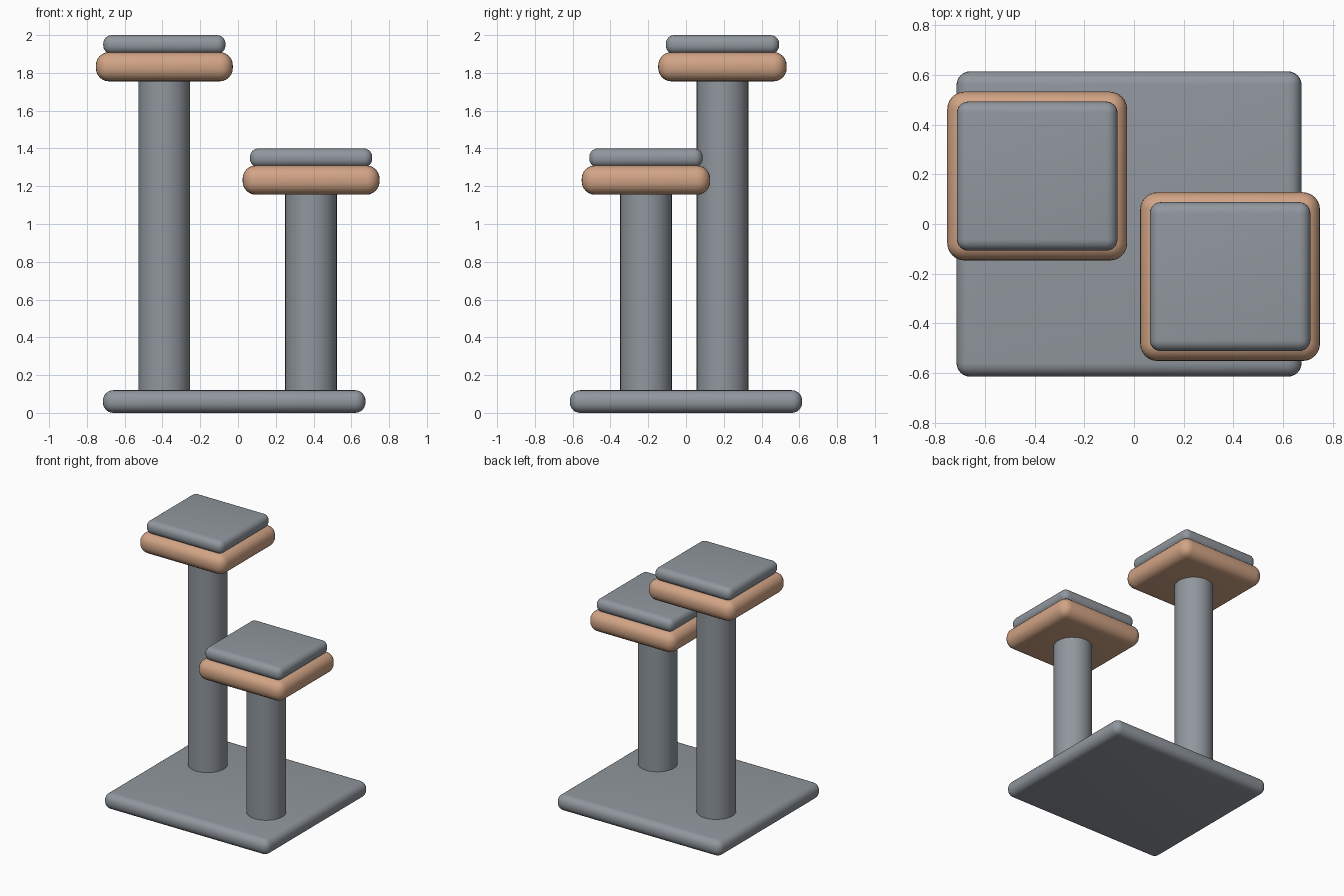
import bpy
import math

default = bpy.data.objects.get("Cube")
if default:
    bpy.data.objects.remove(default, do_unlink=True)


def material(name, colour):
    mat = bpy.data.materials.new(name)
    mat.use_nodes = True
    mat.diffuse_color = (*colour, 1)
    mat.node_tree.nodes["Principled BSDF"].inputs["Base Color"].default_value = (*colour, 1)
    return mat


grey = material("slate grey", (0.28, 0.31, 0.34))
tan = material("warm tan", (0.64, 0.37, 0.235))


def finish(obj, name, mat):
    obj.name = name
    obj.data.materials.append(mat)
    bpy.ops.object.shade_smooth_by_angle(angle=math.radians(35))


def slab(name, centre, size, bottom, top, radius, mat):
    """Box with generously rounded edges, placed by its bottom and top heights."""
    bpy.ops.mesh.primitive_cube_add(size=1, location=(*centre, (bottom + top) / 2))
    obj = bpy.context.object
    obj.scale = (*size, top - bottom)
    bpy.ops.object.transform_apply(location=False, rotation=False, scale=True)
    bevel = obj.modifiers.new("rounded edges", "BEVEL")
    bevel.width = radius
    bevel.segments = 6
    bpy.ops.object.modifier_apply(modifier=bevel.name)
    finish(obj, name, mat)


def post(name, centre, bottom, top):
    bpy.ops.mesh.primitive_cylinder_add(vertices=32, radius=0.137, depth=top - bottom,
                                        location=(*centre, (bottom + top) / 2))
    finish(bpy.context.object, name, grey)


# Floor plate
slab("base", (-0.02, 0), (1.39, 1.23), 0, 0.12, 0.055, grey)

# Two perches: post, platform and cushion
for label, centre, height in (("tall", (-0.39, 0.193), 2.0),
                              ("short", (0.387, -0.212), 1.4)):
    post(label + "_post", centre, 0.1, height - 0.23)
    slab(label + "_platform", centre, (0.725, 0.68), height - 0.245, height - 0.09, 0.07, tan)
    slab(label + "_cushion", centre, (0.647, 0.6), height - 0.1, height, 0.045, grey)
